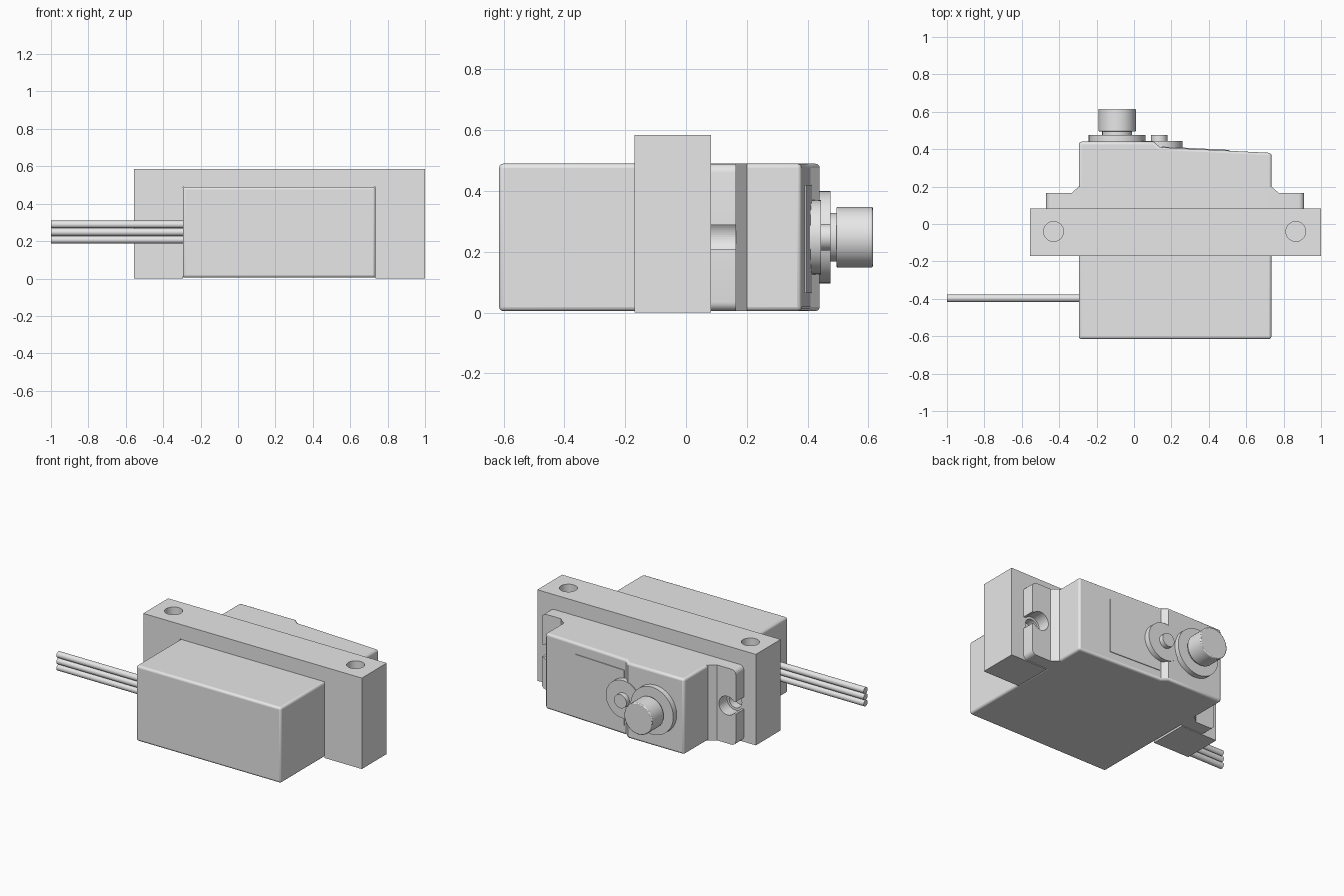
import bpy, bmesh, math
from mathutils import Vector

if "Cube" in bpy.data.objects:
    bpy.data.objects.remove(bpy.data.objects["Cube"], do_unlink=True)

grey = bpy.data.materials.new("plain grey")
grey.use_nodes = True
GREY = (0.8, 0.8, 0.8, 1)
grey.diffuse_color = GREY
grey.node_tree.nodes["Principled BSDF"].inputs["Base Color"].default_value = GREY

MID_X = 0.22          # centre line of the case
LOW, HIGH = 0.005, 0.49
MID_Z = 0.248


def finish(name, bm):
    bmesh.ops.recalc_face_normals(bm, faces=bm.faces)
    mesh = bpy.data.meshes.new(name)
    bm.to_mesh(mesh)
    bm.free()
    mesh.materials.append(grey)
    ob = bpy.data.objects.new(name, mesh)
    bpy.context.collection.objects.link(ob)
    return ob


def prism(name, points, axis, start, end, rounding=None):
    """Extrude a profile along z (points are x, y) or y (points are x, z)."""
    bm = bmesh.new()
    place = (lambda a, b: (a, b, start)) if axis == "z" else (lambda a, b: (a, start, b))
    face = bm.faces.new([bm.verts.new(place(a, b)) for a, b in points])
    out = bmesh.ops.extrude_face_region(bm, geom=[face])
    step = Vector((0, 0, end - start)) if axis == "z" else Vector((0, end - start, 0))
    bmesh.ops.translate(bm, vec=step, verts=[v for v in out["geom"] if isinstance(v, bmesh.types.BMVert)])
    if rounding:
        rounding(bm)
    return finish(name, bm)


def box(name, x, y, z):
    return prism(name, [(x[0], y[0]), (x[1], y[0]), (x[1], y[1]), (x[0], y[1])], "z", *z)


def rod(name, radius, start, end, sides=48):
    start, end = Vector(start), Vector(end)
    way = end - start
    bm = bmesh.new()
    bmesh.ops.create_cone(bm, cap_ends=True, segments=sides, radius1=radius, radius2=radius, depth=way.length)
    bmesh.ops.rotate(bm, matrix=way.to_track_quat("Z", "Y").to_matrix(), verts=bm.verts)
    bmesh.ops.translate(bm, vec=(start + end) / 2, verts=bm.verts)
    return finish(name, bm)


def modify(ob, kind, **settings):
    mod = ob.modifiers.new(kind.title(), kind)
    for key, value in settings.items():
        setattr(mod, key, value)


def cut(ob, cutter):
    cutter.hide_render = True
    cutter.hide_set(True)
    cutter.display_type = "WIRE"
    modify(ob, "BOOLEAN", operation="DIFFERENCE", object=cutter, solver="EXACT")


def smooth(ob):
    bpy.ops.object.select_all(action="DESELECT")
    ob.select_set(True)
    bpy.context.view_layer.objects.active = ob
    bpy.ops.object.shade_smooth_by_angle(angle=math.radians(35))


# Case: stepped back face with a gentle slope, rounded edges
case = prism("motor_case", [(-0.295, -0.615), (0.735, -0.615), (0.735, 0.38), (0.14, 0.41),
                            (0.105, 0.44), (-0.295, 0.44)], "z", LOW, HIGH)
modify(case, "BEVEL", width=0.014, segments=3, limit_method="ANGLE", angle_limit=math.radians(50))
smooth(case)

# Bracket: block open at the bottom around the case
bracket = prism("mounting_bracket", [(-0.555, 0), (-0.295, 0), (-0.295, HIGH), (0.735, HIGH), (0.735, 0),
                                     (1, 0), (1, 0.585), (-0.555, 0.585)], "y", -0.17, 0.083)
for side, x in (("right", -0.43), ("left", 0.865)):
    cut(bracket, rod(side + "_bracket_hole_cutter", 0.053, (x, -0.04, 0.3), (x, -0.04, 0.7)))


def round_outer_corners(bm):
    outer = min((v.co.x for v in bm.verts), key=lambda x: -abs(x - MID_X))
    edges = [e for e in bm.edges if all(abs(v.co.x - outer) < 0.001 for v in e.verts)
             and abs(e.verts[0].co.y - e.verts[1].co.y) > 0.01]
    bmesh.ops.bevel(bm, geom=edges, offset=0.03, segments=5, profile=0.5, affect="EDGES")


# Mounting tabs with an open screw slot
tab = [(0.42, 0.083), (0.69, 0.083), (0.69, 0.165), (0.555, 0.165), (0.515, 0.2), (0.42, 0.2)]
for side, s in (("right", -1), ("left", 1)):
    flange = prism(side + "_mounting_tab", [(MID_X + s * a, b) for a, b in tab], "z",
                   LOW, HIGH, round_outer_corners)
    x = MID_X + s * 0.63
    hole = rod(side + "_tab_hole_cutter", 0.06, (x, 0.0, MID_Z), (x, 0.3, MID_Z))
    slot = box(side + "_tab_slot_cutter", sorted((x, x + s * 0.2)), (0.07, 0.3), (0.21, 0.288))
    cut(flange, hole)
    cut(flange, slot)
    cut(bracket, rod(side + "_pilot_hole_cutter", 0.045, (x, 0.03, MID_Z), (x, 0.2, MID_Z)))
    smooth(flange)
smooth(bracket)

# Raised label plate on the sloping back
prism("back_plate", [(0.15, 0.38), (0.51, 0.38), (0.51, 0.396), (0.15, 0.414)], "z", 0.065, 0.42)

# Output shaft and gear cover: name, radius, x, y from, y to
for name, radius, x, y0, y1 in (("shaft_collar", 0.152, -0.09, 0.42, 0.475),
                                ("shaft_neck", 0.08, -0.09, 0.46, 0.5),
                                ("output_shaft", 0.1, -0.09, 0.495, 0.615),
                                ("gear_cover", 0.122, 0.137, 0.38, 0.445),
                                ("gear_pin", 0.044, 0.135, 0.43, 0.475)):
    part = rod(name, radius, (x, y0, MID_Z), (x, y1, MID_Z))
    if name == "output_shaft":
        modify(part, "BEVEL", width=0.005, segments=2, limit_method="ANGLE", angle_limit=math.radians(50))
    smooth(part)

# Three lead wires
for i, z in enumerate((0.207, 0.248, 0.289)):
    smooth(rod(f"lead_wire_{i + 1}", 0.02, (-1, -0.397, z), (-0.28, -0.397, z), 24))
